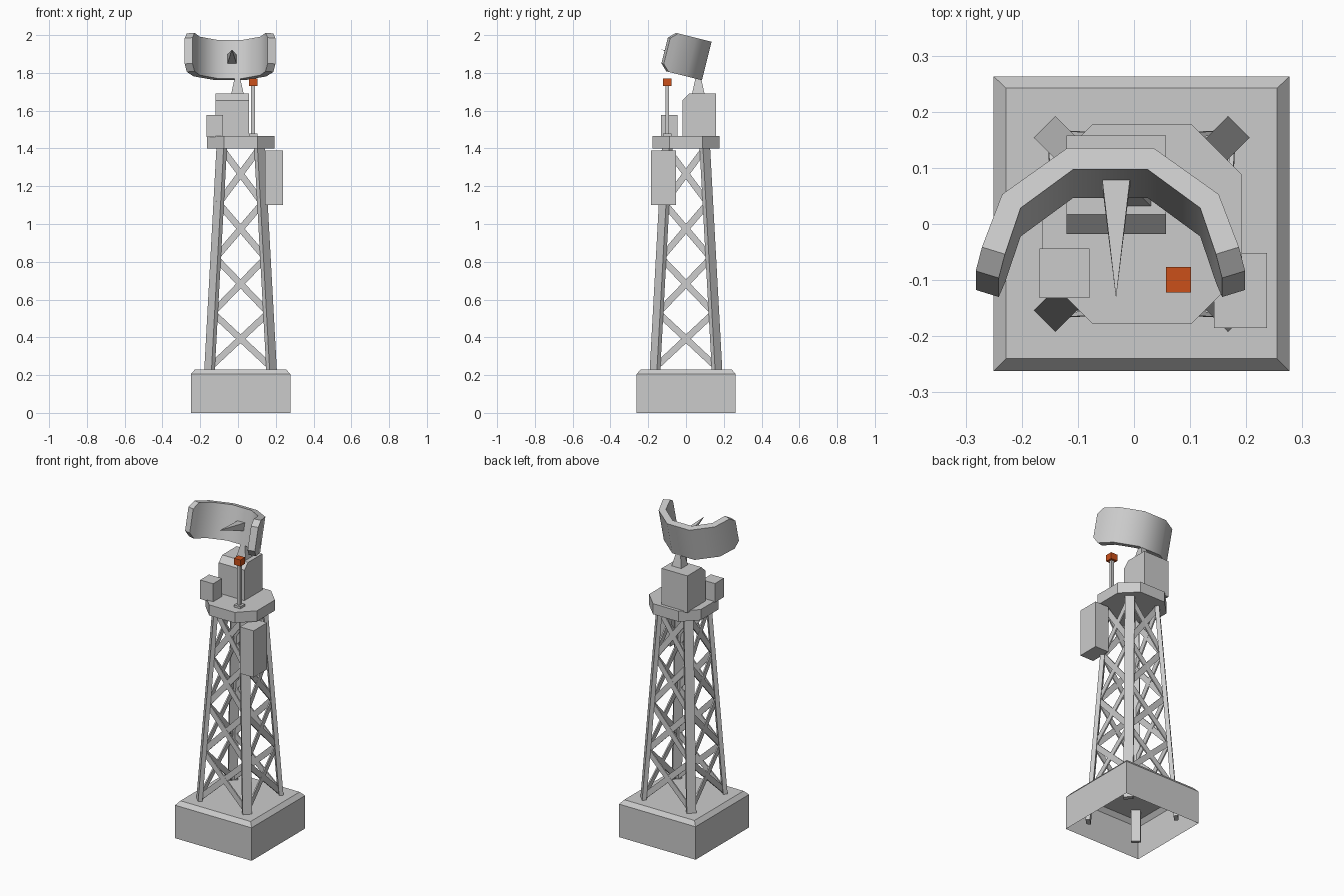
import bpy, bmesh, math
from mathutils import Vector

if "Cube" in bpy.data.objects:
    bpy.data.objects.remove(bpy.data.objects["Cube"])

CX = 0.0135                      # tower axis in x


def make(name, verts, faces):
    me = bpy.data.meshes.new(name)
    bm = bmesh.new()
    vs = [bm.verts.new(v) for v in verts]
    for f in faces:
        bm.faces.new([vs[i] for i in f])
    bmesh.ops.recalc_face_normals(bm, faces=bm.faces)
    bm.to_mesh(me)
    bm.free()
    ob = bpy.data.objects.new(name, me)
    bpy.context.collection.objects.link(ob)
    return ob


def loft(name, rings, bottom=True):
    """Skin a stack of equal-length vertex rings and cap the ends."""
    n = len(rings[0])
    verts = [v for r in rings for v in r]
    faces = [(k * n + i, k * n + (i + 1) % n, (k + 1) * n + (i + 1) % n, (k + 1) * n + i)
             for k in range(len(rings) - 1) for i in range(n)]
    faces.append(tuple(range(len(verts) - n, len(verts))))
    if bottom:
        faces.append(tuple(reversed(range(n))))
    return make(name, verts, faces)


def rect(x0, x1, y0, y1, z):
    return [(x0, y0, z), (x1, y0, z), (x1, y1, z), (x0, y1, z)]


def box(name, x0, x1, y0, y1, z0, z1):
    return loft(name, [rect(x0, x1, y0, y1, z0), rect(x0, x1, y0, y1, z1)])


def strut(name, a, b, width, thick, normal):
    """Flat bar from a to b, thin along the given normal."""
    a, b = Vector(a), Vector(b)
    side = (b - a).cross(Vector(normal)).normalized()
    nrm = side.cross(b - a).normalized()
    s, t = side * width / 2, nrm * thick / 2
    return loft(name, [[p - s - t, p + s - t, p + s + t, p - s + t] for p in (a, b)])


def leg_offset(z):
    return 0.164 - 0.0547 * (z - 0.23)


def corner(i, z):
    sx, sy = [(-1, -1), (1, -1), (1, 1), (-1, 1)][i % 4]
    o = leg_offset(z)
    return Vector((CX + sx * o, sy * o, z))


# Concrete base with bevelled top and open underside
loft("base_block", [rect(-.25, .277, -.262, .263, 0),
                    rect(-.25, .277, -.262, .263, .205),
                    rect(-.228, .255, -.24, .242, .23)], bottom=False)

# Lattice tower: four legs, four bays of crossed braces per side
levels = [0.24, 0.53, 0.82, 1.11, 1.40]
for i in range(4):
    lo, hi = corner(i, 0.04), corner(i, 1.42)
    strut(f"leg_{i}", lo, hi, 0.054, 0.025, (lo.x - CX, lo.y, 0))
    ang = math.radians(-90 + 90 * i)
    face_n = (math.cos(ang), math.sin(ang), 0)
    for k in range(4):
        z0, z1 = levels[k], levels[k + 1]
        strut(f"brace_{i}_{k}_a", corner(i, z0), corner(i + 1, z1), 0.034, 0.008, face_n)
        strut(f"brace_{i}_{k}_b", corner(i + 1, z0), corner(i, z1), 0.034, 0.008, face_n)

# Octagonal platform
R, S = 0.178, 0.088
octagon = [(-S, -R), (S, -R), (R, -S), (R, S), (S, R), (-S, R), (-R, S), (-R, -S)]
loft("platform", [[(x + 0.0145, y, z) for x, y in octagon] for z in (1.40, 1.466)])

# Equipment boxes
profile = [(-.018, 1.46), (.158, 1.46), (.158, 1.69), (.017, 1.69), (-.018, 1.655)]
loft("main_cabinet", [[(x, y, z) for y, z in profile] for x in (-.12, .057)])
box("small_cabinet", -.168, -.079, -.132, -.044, 1.46, 1.578)
box("hanging_cabinet", .143, .237, -.185, -.052, 1.10, 1.39)

# Warning light on a pole
box("light_foot", .057, .102, -.122, -.077, 1.46, 1.48)
box("light_pole", .07, .089, -.109, -.09, 1.48, 1.735)
lamp = box("warning_light", .057, .102, -.122, -.077, 1.73, 1.77)
mat = bpy.data.materials.new("orange_red")
mat.diffuse_color = (0.6, 0.08, 0.01, 1)
mat.use_nodes = True
mat.node_tree.nodes["Principled BSDF"].inputs["Base Color"].default_value = mat.diffuse_color
lamp.data.materials.append(mat)

# Tapered neck under the reflector
loft("neck", [rect(-.003 - h, -.003 + h, .065 - h, .065 + h, z)
              for h, z in ((.034, 1.685), (.012, 1.785))])

# Curved reflector: columns of (outer x, outer y, inner x, inner y, half height)
half = [(.077, 0, .066, -.039, .105), (.193, -.085, .16, -.11, .105),
        (.229, -.182, .188, -.195, .105), (.24, -.217, .199, -.23, .07)]
cols = [(-a, b, -c, d, h) for a, b, c, d, h in reversed(half)] + half
dish = loft("reflector", [[(a, b, -h), (a, b, h), (c, d, h), (c, d, -h)]
                          for a, b, c, d, h in cols])

# Feed spike inside the reflector
w = 0.025
spike = make("feed_spike", [(-w, -.035, -w), (w, -.035, -w), (w, -.035, w), (-w, -.035, w),
                            (0, -.25, 0)],
             [(0, 1, 2, 3), (0, 1, 4), (1, 2, 4), (2, 3, 4), (3, 0, 4)])
for ob, x in ((dish, -.042), (spike, -.032)):
    ob.location = (x, .11, 1.863)
    ob.rotation_euler = (math.radians(-14), 0, 0)

bpy.context.view_layer.objects.active = dish
dish.select_set(True)
bpy.ops.object.shade_smooth_by_angle(angle=math.radians(40))
